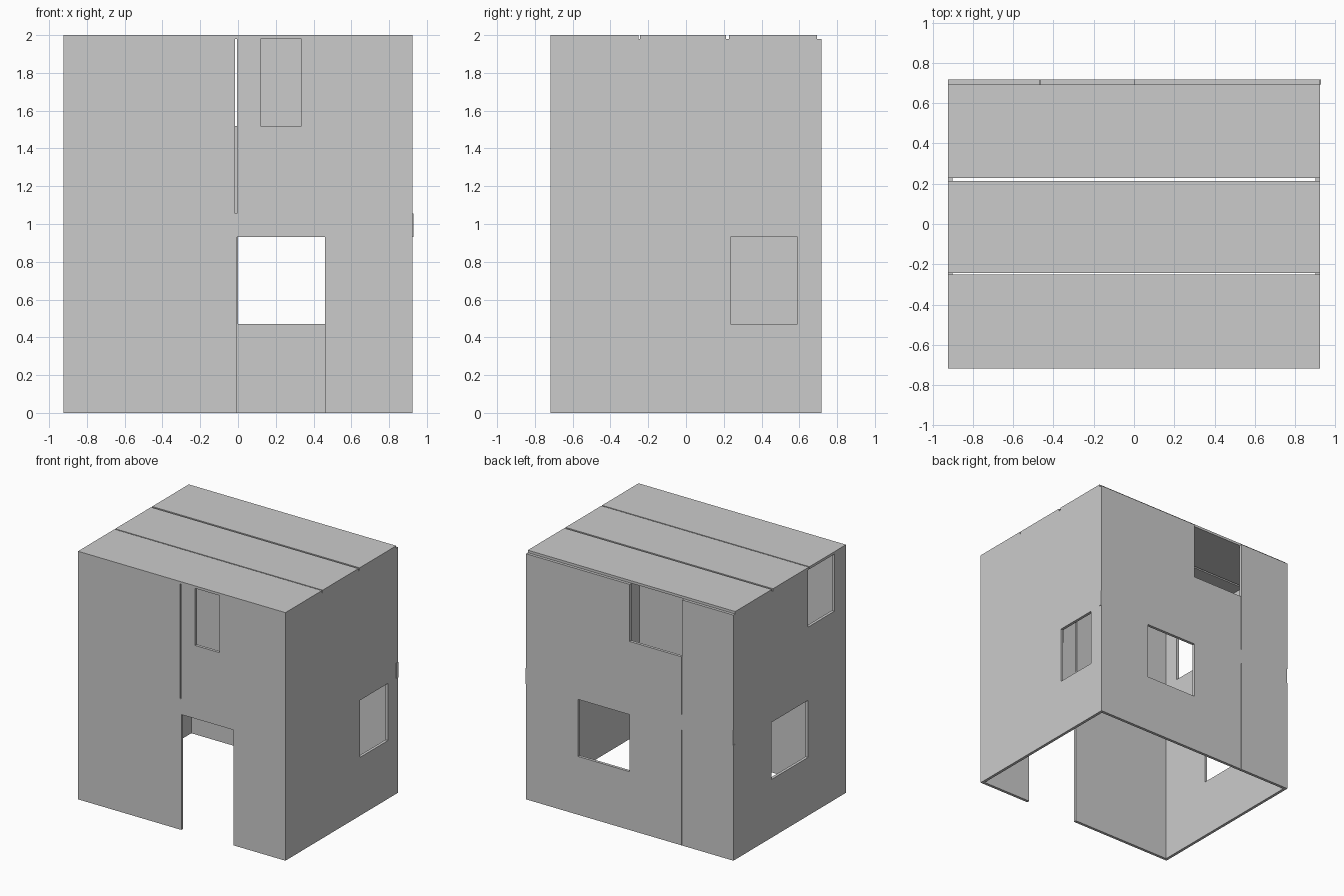
import bpy, bmesh
from mathutils import Vector

if "Cube" in bpy.data.objects:
    bpy.data.objects.remove(bpy.data.objects["Cube"])

X, Y, T = 0.925, 0.717, 0.023      # half width, half depth, panel thickness
YI = Y - T                         # side walls fit between front and back
SILL1, HEAD1, FLOOR2, SILL2, EAVE = 0.47, 0.93, 1.055, 1.52, 1.98


def boxes(name, items):
    """One object made of boxes given as (min corner, max corner)."""
    bm = bmesh.new()
    for lo, hi in items:
        lo, hi = Vector(lo), Vector(hi)
        vs = bmesh.ops.create_cube(bm, size=1)["verts"]
        for v in vs:
            v.co = Vector([c * s for c, s in zip(v.co, hi - lo)]) + (lo + hi) / 2
    mesh = bpy.data.meshes.new(name)
    bm.to_mesh(mesh)
    bm.free()
    ob = bpy.data.objects.new(name, mesh)
    bpy.context.collection.objects.link(ob)
    return ob


def wall_x(name, y0, panels):
    boxes(name, [((a, y0, c), (b, y0 + T, d)) for a, b, c, d in panels])


def wall_y(name, x0, panels):
    boxes(name, [((x0, a, c), (x0 + T, b, d)) for a, b, c, d in panels])


# Front wall: doorway below, narrow window and open joint above
wall_x("front_wall_lower", -Y, [
    (-X, -0.004, 0, HEAD1),
    (0.46, X, 0, HEAD1),
    (-X, X, HEAD1, FLOOR2)])
wall_x("front_wall_upper", -Y, [
    (-X, -0.017, FLOOR2, EAVE),
    (-0.005, 0.46, FLOOR2, SILL2),
    (-0.005, 0.12, SILL2, EAVE),
    (0.335, 0.46, SILL2, EAVE),
    (0.46, X, FLOOR2, EAVE)])

# Back wall: square window on each storey, band slightly overhanging at the side
wall_x("back_wall_lower", YI, [
    (-X, -0.468, 0, HEAD1),
    (-0.464, 0, 0, HEAD1),
    (0, 0.46, 0, SILL1),
    (0.46, X, 0, HEAD1)])
wall_x("back_wall_band", YI, [(-X + 0.004, X + 0.004, HEAD1, FLOOR2)])
wall_x("back_wall_upper", YI, [
    (-X, -0.468, FLOOR2, EAVE),
    (-0.464, 0, FLOOR2, SILL2),
    (0, X, FLOOR2, EAVE)])

# Right wall: one window near the back
wall_y("right_wall_lower", X - T, [
    (-YI, 0.235, 0, HEAD1),
    (0.235, 0.59, 0, SILL1),
    (0.59, YI, 0, HEAD1),
    (-YI, YI, HEAD1, FLOOR2)])
wall_y("right_wall_upper", X - T, [(-YI, YI, FLOOR2, EAVE)])

# Left wall: central lower window, upper window near the front
wall_y("left_wall_lower", -X, [
    (-YI, -0.234, 0, HEAD1),
    (-0.234, 0.234, 0, SILL1),
    (0.234, YI, 0, HEAD1),
    (-YI, YI, HEAD1, FLOOR2)])
wall_y("left_wall_upper", -X, [
    (-YI, -0.57, FLOOR2, EAVE),
    (-0.57, -0.234, FLOOR2, SILL2),
    (-0.234, YI, FLOOR2, EAVE)])

# Roof: three strips with narrow gaps
for name, y0, y1 in (("front", -Y, -0.252), ("middle", -0.243, 0.213), ("back", 0.228, YI)):
    boxes("roof_strip_" + name, [((-X, y0, EAVE), (X, y1, 2.0))])
